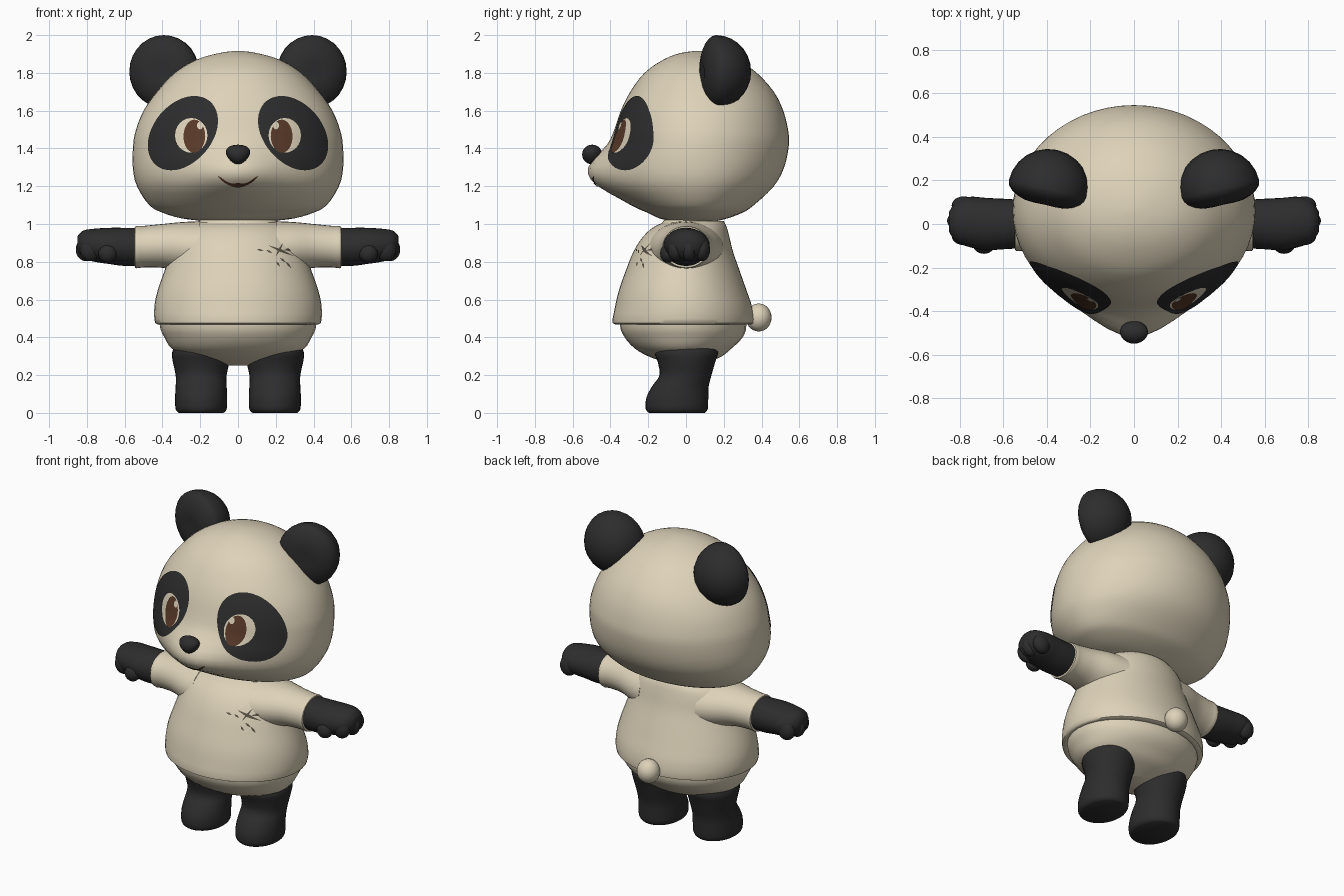
import bpy, bmesh, math
from mathutils import Vector, Matrix
from mathutils.bvhtree import BVHTree

cube = bpy.data.objects.get("Cube")
if cube:
    bpy.data.objects.remove(cube)


def material(name, r, g, b):
    m = bpy.data.materials.new(name)
    m.use_nodes = True
    m.diffuse_color = (r, g, b, 1)
    m.node_tree.nodes["Principled BSDF"].inputs["Base Color"].default_value = (r, g, b, 1)
    return m


CREAM = material("cream fur", 0.73, 0.65, 0.49)
BLACK = material("charcoal fur", 0.026, 0.026, 0.027)
BROWN = material("dark brown", 0.10, 0.042, 0.022)
INK = material("print grey", 0.10, 0.085, 0.06)


def finish(name, bm, mat, face_front=False):
    bmesh.ops.remove_doubles(bm, verts=bm.verts, dist=1e-5)
    bmesh.ops.recalc_face_normals(bm, faces=bm.faces)
    if face_front and sum(f.normal.y for f in bm.faces) > 0:
        bmesh.ops.reverse_faces(bm, faces=bm.faces)
    me = bpy.data.meshes.new(name)
    bm.to_mesh(me)
    bm.free()
    me.materials.append(mat)
    ob = bpy.data.objects.new(name, me)
    bpy.context.collection.objects.link(ob)
    bpy.ops.object.select_all(action="DESELECT")
    ob.select_set(True)
    bpy.context.view_layer.objects.active = ob
    bpy.ops.object.shade_smooth_by_angle(angle=math.radians(50))
    return ob


def resample(rows, steps):
    """Catmull-Rom between section rows."""
    rows = [Vector(r) for r in rows]
    out = []
    for i in range(len(rows) - 1):
        a, b, c, d = rows[max(i - 1, 0)], rows[i], rows[i + 1], rows[min(i + 2, len(rows) - 1)]
        for k in range(steps):
            t = k / steps
            out.append(0.5 * (2 * b + (c - a) * t + (2 * a - 5 * b + 4 * c - d) * t * t
                              + (3 * b - a - 3 * c + d) * t ** 3))
    return out + [rows[-1]]


def loft(name, rows, mat, axis="z", side=1, split=None, segs=32, steps=3, warp=None, caps=True):
    """Rows: position, centre u, half u, low v, high v."""
    bm = bmesh.new()
    rings = []
    for t, cu, ru, v0, v1 in resample(rows, steps):
        vc = (v0 + v1) / 2 if split is None else min(max(split, v0), v1)
        ring = []
        for i in range(segs):
            a = math.tau * i / segs
            u, s = cu + ru * math.cos(a), math.sin(a)
            v = vc + s * ((v1 - vc) if s > 0 else (vc - v0))
            p = Vector((u, v, t)) if axis == "z" else Vector((t, u, v))
            if warp:
                p = warp(p)
            p.x *= side
            ring.append(bm.verts.new(p))
        rings.append(ring)
    for a, b in zip(rings, rings[1:]):
        for i in range(segs):
            j = (i + 1) % segs
            bm.faces.new((a[i], a[j], b[j], b[i]))
    if caps:
        bm.faces.new(rings[0])
        bm.faces.new(rings[-1])
    return finish(name, bm, mat)


def ball(name, centre, radii, mat, shape=None, rot=0, side=1):
    bm = bmesh.new()
    bmesh.ops.create_uvsphere(bm, u_segments=24, v_segments=14, radius=1)
    turn = Matrix.Rotation(rot, 3, "Z")
    for v in bm.verts:
        p = shape(v.co.copy()) if shape else v.co
        v.co = turn @ Vector([a * b for a, b in zip(p, radii)]) + Vector(centre)
        v.co.x *= side
    return finish(name, bm, mat)


def decal(name, target, fn, mat, lift, nu=32, nv=8, side=1):
    """Thin painted patch: fn(u, v) gives x, z, laid on the front of the target."""
    me = target.data
    tree = BVHTree.FromPolygons([v.co for v in me.vertices], [p.vertices for p in me.polygons])
    bm = bmesh.new()
    grid = []
    for i in range(nu + 1):
        row = []
        for j in range(nv + 1):
            x, z = fn(i / nu, j / nv)
            hit, normal, _, _ = tree.ray_cast(Vector((x * side, -2, z)), Vector((0, 1, 0)))
            if normal.y > 0:
                normal = -normal
            row.append(bm.verts.new(hit + normal * lift))
        grid.append(row)
    for i in range(nu):
        for j in range(nv):
            bm.faces.new((grid[i][j], grid[i + 1][j], grid[i + 1][j + 1], grid[i][j + 1]))
    bmesh.ops.dissolve_degenerate(bm, dist=1e-6, edges=bm.edges)
    return finish(name, bm, mat, True)


def ellipse(cx, cz, rx, rz, tilt=0):
    def fn(u, v):
        p = Matrix.Rotation(tilt, 2) @ Vector((rx * v * math.cos(math.tau * u),
                                               rz * v * math.sin(math.tau * u)))
        return cx + p.x, cz + p.y
    return fn


def stroke(x0, z0, x1, z1, width):
    a, d = Vector((x0, z0)), Vector((x1 - x0, z1 - z0))
    n = Vector((-d.y, d.x)).normalized() * width
    return lambda u, v: a + d * u + n * (v - 0.5) * (1.1 - abs(2 * u - 1))


# Head with a soft muzzle
def muzzle(p):
    if p.y < 0.06:
        reach = min(1, (0.06 - p.y) / 0.25)
        p.y -= 0.1 * reach * math.exp(-(p.x / 0.22) ** 2 - ((p.z - 1.28) / 0.125) ** 2)
    return p


head_rows = [(1.015, .18, -.08, .16), (1.03, .30, -.14, .22), (1.06, .40, -.20, .30),
             (1.1, .47, -.28, .36), (1.2, .535, -.40, .465), (1.3, .557, -.42, .52),
             (1.42, .555, -.39, .545), (1.5, .54, -.375, .54), (1.6, .50, -.345, .515),
             (1.7, .43, -.295, .465), (1.8, .335, -.22, .375), (1.87, .22, -.12, .27),
             (1.905, .10, -.03, .16), (1.916, .02, .05, .08)]
head = loft("head", [(z, 0, w, f, b) for z, w, f, b in head_rows], CREAM,
            split=0.06, segs=56, warp=muzzle)

# Torso, shirt and tail
torso_rows = [(.25, .05, -.06, .06), (.27, .16, -.12, .12), (.30, .27, -.20, .19),
              (.34, .35, -.27, .24), (.40, .39, -.325, .30), (.47, .415, -.35, .32),
              (.6, .40, -.33, .30), (.8, .33, -.26, .23), (.95, .24, -.17, .17),
              (1.04, .20, -.10, .16)]
loft("torso", [(z, 0, w, f, b) for z, w, f, b in torso_rows], CREAM)
shirt_rows = [(.475, .40, -.34, .31), (.475, .438, -.388, .358), (.56, .443, -.376, .35),
              (.65, .425, -.355, .32), (.75, .39, -.32, .285), (.85, .355, -.28, .25),
              (.93, .33, -.23, .23), (.985, .28, -.17, .215), (1.015, .21, -.10, .20)]
shirt = loft("shirt", [(z, 0, w, f, b) for z, w, f, b in shirt_rows], CREAM, segs=48, caps=False)
ball("tail", (0, .385, .505), (.07, .068, .074), CREAM)

# Nose and smiling mouth
ball("nose", (0, -.497, 1.368), (.062, .053, .052), BLACK,
     shape=lambda p: Vector((p.x * (1 + 0.3 * p.z), p.y, p.z)))


def smile(u, v):
    s = abs(2 * u - 1)
    low = 1.198 + 0.055 * s ** 2
    high = 1.222 - 0.02 * math.sin(math.pi * min(1, s * 1.2)) * 0.5 + 0.034 * s ** 1.5
    return (2 * u - 1) * 0.105, low + (high - low) * v


decal("mouth", head, smile, BROWN, 0.005, 24, 3)

# Small sprig print on the chest
sprig = [(.16, .885, .29, .83, .014), (.20, .83, .235, .895, .012), (.24, .86, .29, .865, .012),
         (.10, .865, .135, .855, .01), (.15, .86, .18, .845, .01), (.20, .80, .22, .775, .01),
         (.25, .80, .28, .765, .01), (.22, .82, .25, .795, .01)]
for i, s in enumerate(sprig):
    decal("shirt_print_%d" % (i + 1), shirt, stroke(*s), INK, 0.004, 6, 2)


# Paired parts
def ear_shape(p):
    if p.y < 0:
        p.y = p.y * 0.45 + 0.3 * max(0, 0.6 - math.hypot(p.x, p.z)) ** 2
    return p


sleeve_rows = [(.20, 0, .20, .72, 1.015), (.30, 0, .175, .745, 1.01), (.40, 0, .14, .768, 1.0),
               (.50, 0, .124, .77, .99), (.545, 0, .122, .768, .986), (.545, 0, .08, .81, .95)]
arm_rows = [(.50, 0, .11, .78, .98), (.60, 0, .116, .778, .98), (.68, 0, .12, .788, .98),
            (.76, .01, .115, .80, .975), (.82, .01, .09, .82, .965), (.85, .01, .045, .86, .935)]
leg_rows = [(0, .195, .118, -.195, .10), (.02, .195, .135, -.213, .115),
            (.08, .195, .138, -.21, .118), (.14, .195, .135, -.18, .12),
            (.20, .195, .135, -.14, .135), (.27, .195, .15, -.15, .155),
            (.32, .197, .152, -.165, .17), (.37, .197, .13, -.14, .15)]

for side, label in ((1, "left"), (-1, "right")):
    ball(label + "_ear", (.393, .16, 1.807), (.187, .185, .193), BLACK,
         shape=ear_shape, rot=0.22, side=side)
    loft(label + "_sleeve", sleeve_rows, CREAM, axis="x", side=side)
    loft(label + "_arm", arm_rows, BLACK, axis="x", side=side)
    loft(label + "_leg", leg_rows, BLACK, side=side)
    for i, y in enumerate((-.055, .015, .085)):
        ball("%s_finger_%d" % (label, i + 1), (.803 - .3 * abs(y - .015), y, .865),
             (.056, .042, .062), BLACK, side=side)
    ball(label + "_thumb", (.69, -.095, .845), (.05, .042, .05), BLACK, side=side)

    # Eye patch, eye white, iris and glint
    decal(label + "_eye_patch", head, ellipse(.29, 1.48, .155, .22, math.radians(40)),
          BLACK, 0.004, 48, 12, side)
    decal(label + "_eye_white", head, ellipse(.245, 1.467, .085, .092), CREAM, 0.007, 24, 6, side)
    decal(label + "_iris", head, ellipse(.228, 1.462, .057, .088), BROWN, 0.009, 24, 6, side)
    decal(label + "_glint", head, ellipse(.198, 1.518, .016, .02), CREAM, 0.011, 12, 2, side)
